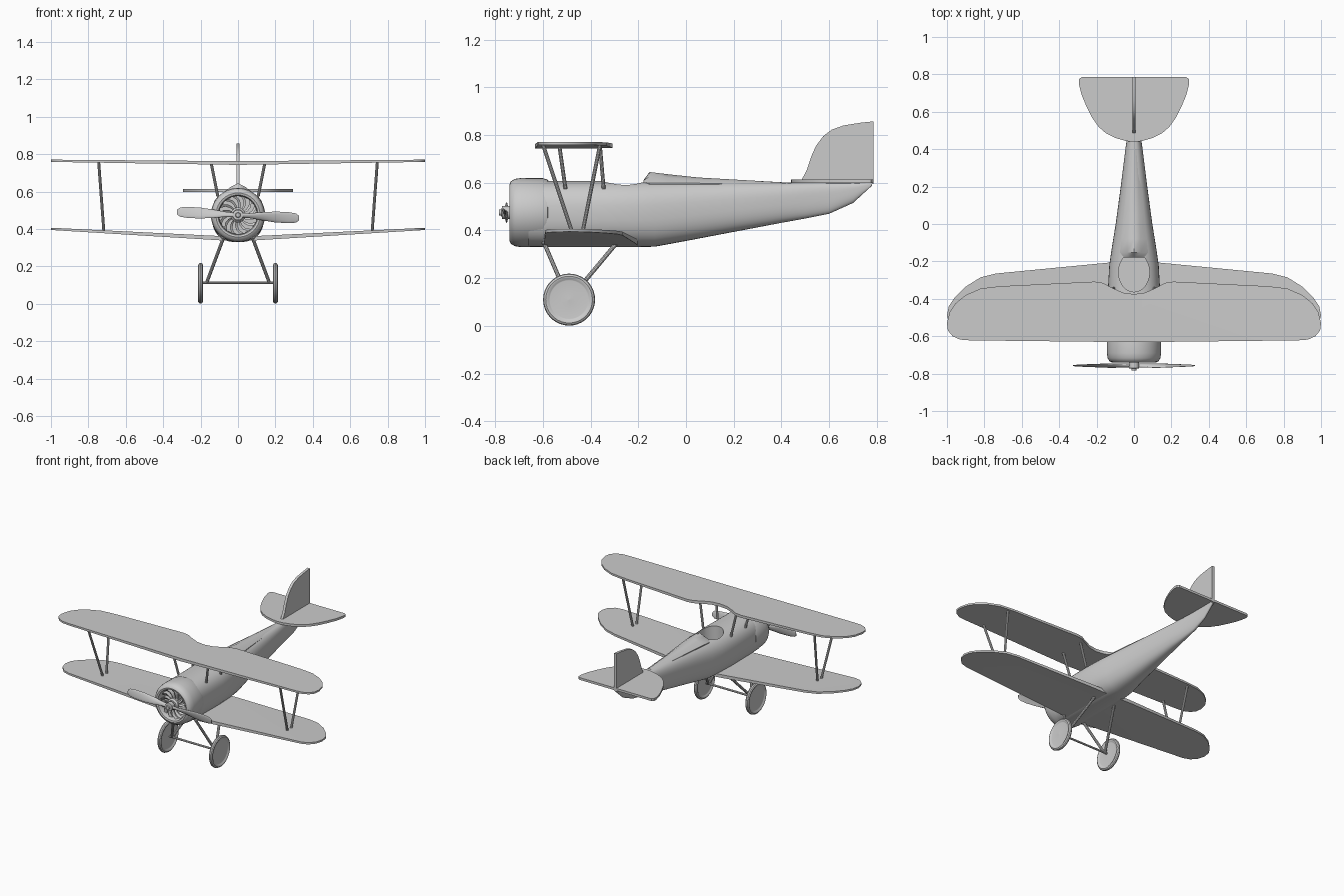
import bpy, bmesh
from math import sin, cos, pi, radians
from mathutils import Vector, Matrix

if "Cube" in bpy.data.objects:
    bpy.data.objects.remove(bpy.data.objects["Cube"])


def finish(name, bm, angle=35):
    bmesh.ops.recalc_face_normals(bm, faces=bm.faces)
    me = bpy.data.meshes.new(name)
    bm.to_mesh(me)
    bm.free()
    me.shade_smooth()
    me.set_sharp_from_angle(angle=radians(angle))
    ob = bpy.data.objects.new(name, me)
    bpy.context.collection.objects.link(ob)
    return ob


def loft(name, rings, angle=35):
    """Skin a list of equal-length closed rings and cap both ends."""
    bm = bmesh.new()
    vs = [[bm.verts.new(p) for p in r] for r in rings]
    n = len(vs[0])
    for a, b in zip(vs, vs[1:]):
        for i in range(n):
            j = (i + 1) % n
            bm.faces.new((a[i], a[j], b[j], b[i]))
    bm.faces.new(vs[0])
    bm.faces.new(vs[-1])
    return finish(name, bm, angle)


def lathe(name, profile, centre, n=32, turn=0):
    """Revolve (radius, y) pairs about y, then turn about z and place."""
    m = Matrix.Translation(centre) @ Matrix.Rotation(turn, 4, 'Z')
    return loft(name, [[m @ Vector((r * cos(2 * pi * i / n), y, r * sin(2 * pi * i / n)))
                        for i in range(n)] for r, y in profile])


def strut(name, a, b, r=0.008, n=10):
    a, b = Vector(a), Vector(b)
    q = (b - a).to_track_quat('Z', 'Y')
    return loft(name, [[e + q @ Vector((r * cos(2 * pi * i / n), r * sin(2 * pi * i / n), 0))
                        for i in range(n)] for e in (a, b)])


def half_wing(name, outline, z_of_x, thick):
    """Flat panel from a half outline, mirrored across x = 0."""
    bm = bmesh.new()
    layers = [[bm.verts.new((x, y, z_of_x(x) + s * thick(x) / 2)) for x, y in outline] for s in (-1, 1)]
    for l in layers:
        bm.faces.new(l)
    lo, hi = layers
    for i in range(len(outline) - 1):
        bm.faces.new((lo[i], lo[i + 1], hi[i + 1], hi[i]))
    ob = finish(name, bm)
    ob.modifiers.new("mirror", 'MIRROR')
    return ob


# Fuselage: y, half width, top, bottom, height of widest point
stations = [(-0.66, .134, .608, .332, .475), (-0.58, .136, .608, .330, .475), (-0.36, .140, .608, .330, .475),
            (-0.22, .132, .609, .330, .475), (-0.13, .119, .610, .332, .477), (0.0, .098, .608, .356, .490),
            (0.2, .071, .604, .394, .51), (0.4, .046, .600, .432, .53), (0.5, .032, .600, .450, .54),
            (0.6, .021, .600, .470, .55), (0.7, .014, .600, .515, .57), (0.78, .011, .602, .588, .595)]


def body_ring(y, w, top, bot, mid, n=40, e=2 / 2.5):
    ring = []
    for i in range(n):
        c, s = cos(2 * pi * i / n), sin(2 * pi * i / n)
        h = top - mid if s > 0 else mid - bot
        px = w * abs(c) ** e * (1 if c > 0 else -1)
        pz = h * abs(s) ** e * (1 if s > 0 else -1)
        ring.append((px, y, mid + pz))
    return ring


fuselage = loft("fuselage", [body_ring(*s) for s in stations], 50)

# Cockpit opening cut into the fuselage
cutter = loft("cockpit_cutter", [[(0.083 * cos(2 * pi * i / 24), -0.258 + 0.105 * sin(2 * pi * i / 24), z)
                                  for i in range(24)] for z in (0.47, 0.7)])
cutter.hide_render = True
cutter.hide_viewport = False
cut = fuselage.modifiers.new("cockpit", 'BOOLEAN')
cut.object, cut.operation, cut.solver = cutter, 'DIFFERENCE', 'EXACT'
bpy.context.view_layer.objects.active = fuselage
bpy.ops.object.modifier_apply(modifier="cockpit")
bpy.data.objects.remove(cutter)
fuselage.data.set_sharp_from_angle(angle=radians(45))

# Headrest fairing behind the cockpit
loft("headrest", [[(-w, y, .57), (-w, y, b), (-w * .5, y, (b + t) / 2 + .005), (0, y, t),
                   (w * .5, y, (b + t) / 2 + .005), (w, y, b), (w, y, .57)]
                  for y, w, b, t in ((-.178, .055, .603, .608), (-.153, .075, .598, .645),
                                     (-.08, .068, .598, .636), (.05, .055, .598, .622), (.4, .02, .59, .602))], 40)

# Open-fronted engine cowling, crankcase and swirling cooling vanes
nose = (0, 0, 0.475)
lathe("cowling", [(.12, -.57), (.138, -.58), (.144, -.60), (.145, -.69), (.141, -.717), (.131, -.734), (.118, -.74),
                  (.107, -.737), (.102, -.725), (.101, -.67)], nose, 40)
lathe("crankcase", [(.04, -.66), (.04, -.72), (.03, -.73)], nose, 20)
for k in range(14):
    rings = []
    for t in (0, .33, .67, 1):
        r, a = .03 + .075 * t, 2 * pi * k / 14 + .45 * t * t
        radial, side = Vector((cos(a), 0, sin(a))), Vector((-sin(a), 0, cos(a)))
        w = .004 + .006 * t
        rings.append([Vector(nose) + radial * r + side * s * w + Vector((0, y, 0))
                      for s, y in ((-1, -.715), (1, -.705), (1, -.675), (-1, -.675))])
    loft("engine_vane", rings)

# Propeller: two twisted blades and a hub
for k in range(2):
    m = Matrix.Translation((0, -.757, .475)) @ Matrix.Rotation(radians(3) + k * pi, 4, 'Y')
    rings = []
    for x, c, th, tw in ((0, .012, .010, 40), (.06, .015, .009, 35), (.13, .024, .007, 25), (.2, .030, .005, 15),
                         (.27, .030, .004, 10), (.31, .025, .003, 8), (.326, .013, .002, 8)):
        turn = Matrix.Rotation(radians(tw), 4, 'X')
        rings.append([m @ (Vector((x, 0, 0)) + turn @ Vector((0, th * cos(2 * pi * i / 12), c * sin(2 * pi * i / 12))))
                      for i in range(12)])
    loft("propeller_blade", rings, 50)
lathe("propeller_hub", [(.013, -.67), (.013, -.738), (.028, -.74), (.028, -.771), (.014, -.773), (.012, -.783)],
      nose, 20)

# Upper wing with trailing-edge cutout, and lower wing with dihedral
half_wing("upper_wing", [(0, -.375), (.06, -.367), (.12, -.34), (.165, -.315), (.21, -.308), (.72, -.333),
                         (.82, -.345), (.9, -.38), (.955, -.425), (.985, -.47), (1, -.53), (.995, -.57), (.97, -.6),
                         (.93, -.618), (.88, -.622), (0, -.632)],
          lambda x: .753 + .012 * x, lambda x: .020 - .008 * x)
half_wing("lower_wing", [(0, -.2), (.14, -.207), (.74, -.265), (.82, -.285), (.9, -.335), (.96, -.395), (.99, -.44),
                         (1, -.49), (.985, -.54), (.95, -.575), (.9, -.588), (0, -.598)],
          lambda x: .346 + .055 * x, lambda x: .024 - .012 * x)

# Tailplane and fin
half_wing("tailplane", [(0, .44), (.04, .443), (.1, .46), (.15, .485), (.19, .52), (.225, .57), (.255, .63),
                        (.28, .69), (.295, .75), (.293, .775), (.28, .785), (0, .785)],
          lambda x: .606, lambda x: .016)
fin = [(.785, .595), (.785, .857), (.735, .852), (.66, .84), (.61, .822), (.575, .795), (.545, .755), (.525, .71),
       (.505, .65), (.475, .595)]
loft("fin", [[(x, y, z) for y, z in fin] for x in (-.009, .009)])

# Struts, undercarriage legs and wheels on both sides
for s in (-1, 1):
    strut("interplane_strut", (s * .745, -.6, .76), (s * .717, -.475, .385))
    strut("interplane_strut", (s * .745, -.36, .76), (s * .717, -.435, .385))
    strut("cabane_strut", (s * .143, -.53, .75), (s * .108, -.505, .575))
    strut("cabane_strut", (s * .143, -.36, .75), (s * .108, -.345, .575))
    strut("landing_leg", (s * .075, -.6, .36), (s * .167, -.495, .115), .009)
    strut("landing_leg", (s * .075, -.28, .36), (s * .167, -.485, .115), .009)
    lathe("wheel", [(.002, -.014), (.08, -.006), (.084, -.007), (.09, -.012), (.098, -.013), (.106, -.008),
                    (.109, 0), (.106, .008), (.098, .013), (.09, .012), (.084, .007), (.08, .006), (.002, .014)],
          (s * .2, -.49, .11), 36, pi / 2)
strut("axle", (-.2, -.49, .113), (.2, -.49, .113), .007)
